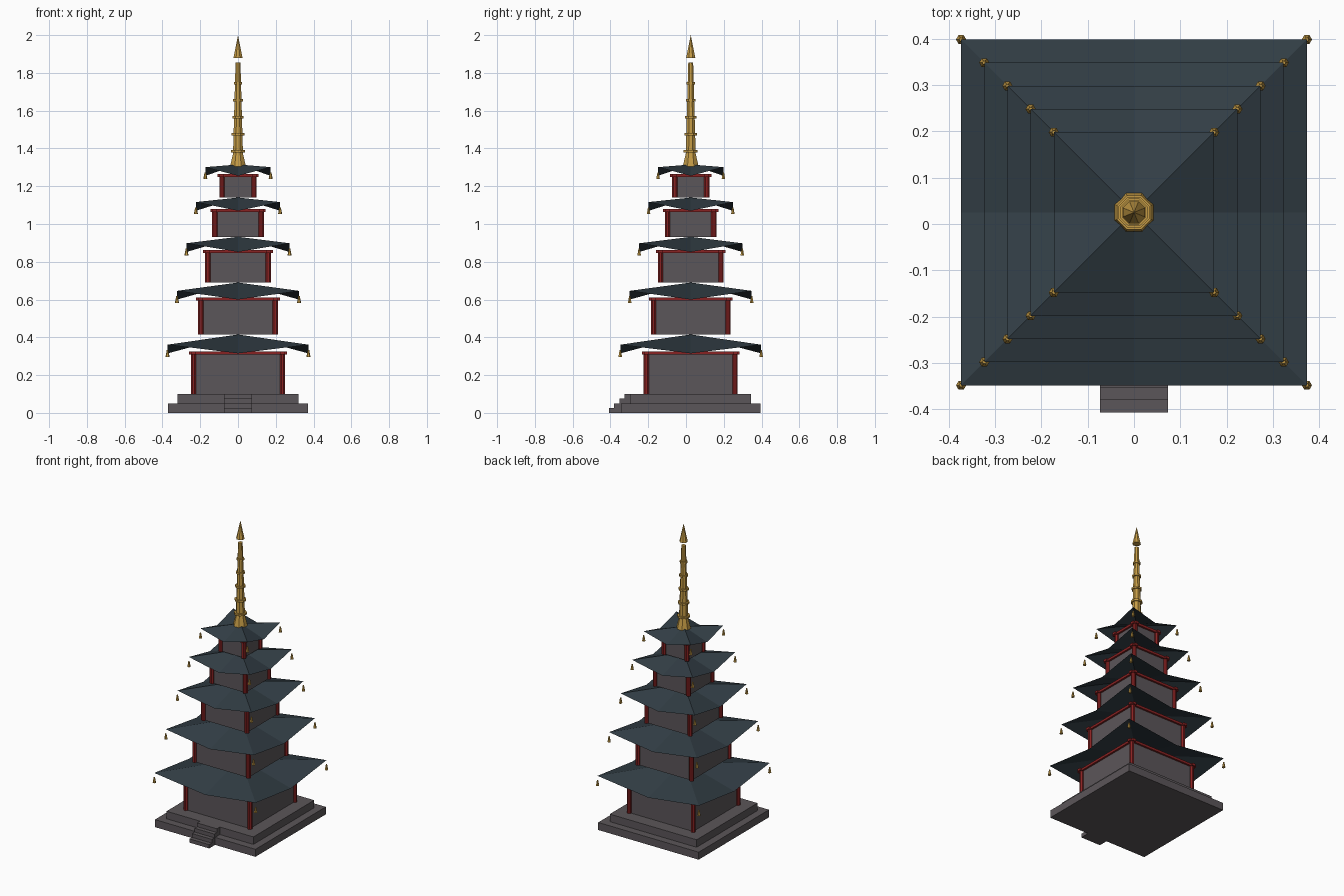
import bpy, bmesh, math
from mathutils import Matrix, Vector

cube = bpy.data.objects.get("Cube")
if cube:
    bpy.data.objects.remove(cube, do_unlink=True)

CY = 0.025  # tower axis sits slightly behind the steps


def material(name, rgb):
    m = bpy.data.materials.new(name)
    m.use_nodes = True
    m.diffuse_color = (*rgb, 1)
    m.node_tree.nodes["Principled BSDF"].inputs["Base Color"].default_value = (*rgb, 1)
    return m


STONE = material("grey stone", (0.105, 0.092, 0.1))
ROOF = material("slate blue tile", (0.032, 0.048, 0.06))
RED = material("red lacquer", (0.25, 0.016, 0.016))
GOLD = material("gold", (0.56, 0.33, 0.06))


def finish(name, bm, mat):
    mesh = bpy.data.meshes.new(name)
    bm.to_mesh(mesh)
    bm.free()
    mesh.materials.append(mat)
    ob = bpy.data.objects.new(name, mesh)
    bpy.context.collection.objects.link(ob)
    return ob


def add_box(bm, x0, x1, y0, y1, z0, z1):
    size = Matrix.Diagonal((x1 - x0, y1 - y0, z1 - z0, 1))
    mid = Vector((x0 + x1, y0 + y1, z0 + z1)) / 2
    bmesh.ops.create_cube(bm, size=1, matrix=Matrix.Translation(mid) @ size)


def add_square(bm, half, z0, z1):
    add_box(bm, -half, half, CY - half, CY + half, z0, z1)


def add_cone(bm, x, y, z0, z1, r0, r1, sides=8):
    turn = Matrix.Rotation(math.pi / sides, 4, "Z")
    bmesh.ops.create_cone(bm, cap_ends=True, segments=sides, radius1=r0, radius2=r1,
                          depth=z1 - z0,
                          matrix=Matrix.Translation((x, y, (z0 + z1) / 2)) @ turn)


def corners(half):
    return [(sx * half, CY + sy * half) for sx, sy in ((-1, -1), (1, -1), (1, 1), (-1, 1))]


# Stepped platform
bm = bmesh.new()
add_square(bm, 0.37, 0, 0.05)
add_square(bm, 0.32, 0.05, 0.1)
finish("platform", bm, STONE)

# Front steps
bm = bmesh.new()
for i in range(4):
    y = -0.407 + i * 0.027
    add_box(bm, -0.073, 0.073, y, -0.29, i * 0.025, (i + 1) * 0.025)
finish("front_steps", bm, STONE)


def storey(n, z0, eave, apex, half, roof_half):
    # Wall block
    bm = bmesh.new()
    add_square(bm, half, z0, eave)
    finish(f"walls_{n}", bm, STONE)

    # Corner pillars
    bm = bmesh.new()
    for x, y in corners(half):
        add_cone(bm, x, y, z0, eave, 0.015, 0.015)
    finish(f"pillars_{n}", bm, RED)

    # Beam frame above the walls
    bm = bmesh.new()
    reach, w = half + 0.024, 0.012
    for s in (-1, 1):
        c = s * half
        add_box(bm, -reach, reach, CY + c - w, CY + c + w, eave - 0.006, eave + 0.01)
        add_box(bm, c - w, c + w, CY - reach, CY + reach, eave - 0.006, eave + 0.01)
    finish(f"beams_{n}", bm, RED)

    # Roof sheet: upturned corners, sagging eave middles
    bm = bmesh.new()
    top = bm.verts.new((0, CY, apex))
    ring = []
    pts = corners(roof_half)
    for i, (x, y) in enumerate(pts):
        nx, ny = pts[(i + 1) % 4]
        ring.append(bm.verts.new((x, y, eave + 0.046)))
        ring.append(bm.verts.new(((x + nx) / 2, (y + ny) / 2, eave)))
    for i in range(8):
        bm.faces.new((top, ring[i], ring[(i + 1) % 8]))
    finish(f"roof_{n}", bm, ROOF)

    # Bells under the roof corners
    bm = bmesh.new()
    for x, y in pts:
        add_cone(bm, x, y, eave - 0.018, eave + 0.018, 0.011, 0.004, 6)
    finish(f"bells_{n}", bm, GOLD)


# Five storeys, each lower and narrower than the last
z = 0.1
for n in range(5):
    eave = z + (0.215, 0.185, 0.162, 0.138, 0.115)[n]
    apex = eave + 0.1 - 0.01 * n
    storey(n + 1, z, eave, apex, 0.235 - 0.0375 * n, 0.373 - 0.05 * n)
    z = apex

# Spire: flared foot, tapering shaft, rings and a floating tip
bm = bmesh.new()
add_cone(bm, 0, CY, 1.305, 1.375, 0.045, 0.028)
add_cone(bm, 0, CY, 1.32, 1.855, 0.03, 0.014)
for i in range(5):
    zr, r = 1.385 + i * 0.09, 0.04 - i * 0.004
    add_cone(bm, 0, CY, zr - 0.006, zr + 0.006, r, r)
finish("spire", bm, GOLD)
bm = bmesh.new()
add_cone(bm, 0, CY, 1.88, 2.0, 0.026, 0)
finish("spire_tip", bm, GOLD)
